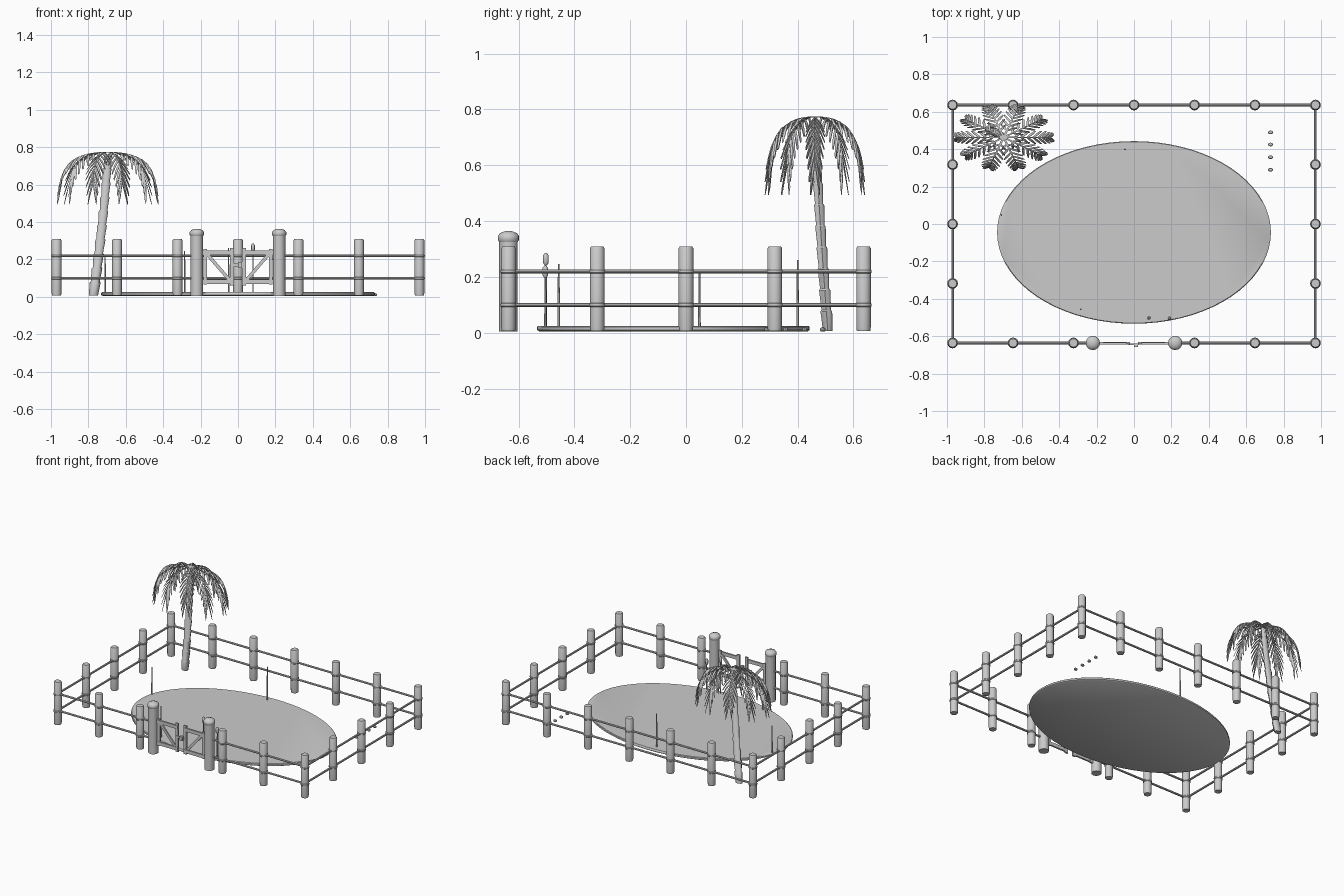
import bpy, bmesh, math
from mathutils import Vector, Matrix

if "Cube" in bpy.data.objects:
    bpy.data.objects.remove(bpy.data.objects["Cube"])


def finish(bm, name, smooth=True):
    me = bpy.data.meshes.new(name)
    bmesh.ops.recalc_face_normals(bm, faces=bm.faces[:])
    bm.to_mesh(me)
    bm.free()
    ob = bpy.data.objects.new(name, me)
    bpy.context.collection.objects.link(ob)
    if smooth:
        bpy.ops.object.select_all(action='DESELECT')
        bpy.context.view_layer.objects.active = ob
        ob.select_set(True)
        bpy.ops.object.shade_smooth_by_angle(angle=math.radians(40))
    return ob


def rod(bm, a, b, r1, r2=None, seg=8):
    a, b = Vector(a), Vector(b)
    d = b - a
    m = Matrix.Translation((a + b) / 2) @ d.to_track_quat('Z', 'Y').to_matrix().to_4x4()
    bmesh.ops.create_cone(bm, cap_ends=True, segments=seg, radius1=r1,
                          radius2=r1 if r2 is None else r2, depth=d.length, matrix=m)


def bar(bm, a, b, width, depth):
    # flat board in the xz plane from a to b
    a, b = Vector(a), Vector(b)
    d = b - a
    ang = math.atan2(d.x, d.z)
    m = (Matrix.Translation((a + b) / 2) @ Matrix.Rotation(ang, 4, 'Y')
         @ Matrix.Diagonal((width, depth, d.length, 1)))
    bmesh.ops.create_cube(bm, size=1, matrix=m)


def lathe(bm, x, y, profile, seg=12, sy=1.0):
    # profile: (radius, z, optional x shift, optional y shift)
    rings = []
    for p in profile:
        r, z = p[:2]
        dx, dy = p[2:] if len(p) > 2 else (0, 0)
        rings.append([bm.verts.new((x + dx + r * math.cos(2 * math.pi * i / seg),
                                    y + dy + r * sy * math.sin(2 * math.pi * i / seg), z))
                      for i in range(seg)])
    for r0, r1 in zip(rings, rings[1:]):
        for i in range(seg):
            j = (i + 1) % seg
            bm.faces.new((r0[i], r0[j], r1[j], r1[i]))
    bm.faces.new(rings[0][::-1])
    bm.faces.new(rings[-1])


X, Y, Z0 = 0.97, 0.636, 0.006
RAILS = (0.10, 0.22)

# fence posts
spots = [(X * i / 3, Y) for i in range(-3, 4)]
spots += [(X * i / 3, -Y) for i in range(-3, 4) if i]
spots += [(s * X, Y * j / 2) for s in (-1, 1) for j in (-1, 0, 1)]
bm = bmesh.new()
for x, y in spots:
    lathe(bm, x, y, [(0.024, Z0), (0.026, 0.02), (0.026, 0.303), (0.022, 0.309)])
finish(bm, "fence_posts")

# rope bindings where rails meet posts
bm = bmesh.new()
for x, y in spots:
    for z in RAILS:
        lathe(bm, x, y, [(0.026, z - 0.007), (0.029, z - 0.004), (0.029, z + 0.004), (0.026, z + 0.007)])
finish(bm, "rail_bindings")

# rails
bm = bmesh.new()
for z in RAILS:
    rod(bm, (-X, Y, z), (X, Y, z), 0.007)
    for s in (-1, 1):
        rod(bm, (s * X, -Y, z), (s * X, Y, z), 0.007)
        rod(bm, (s * X, -Y, z), (s * 0.22, -Y, z), 0.007)
finish(bm, "fence_rails")

# gate posts with rounded caps
bm = bmesh.new()
for s in (-1, 1):
    lathe(bm, s * 0.22, -Y, [(0.033, 0.004), (0.033, 0.325)], 16)
    lathe(bm, s * 0.22, -Y, [(0.031, 0.322), (0.038, 0.332), (0.038, 0.346),
                             (0.03, 0.357), (0.012, 0.364)], 16)
finish(bm, "gate_posts")

# two gate leaves, mirrored, and a latch
bm = bmesh.new()
for s in (-1, 1):
    y = -Y
    bar(bm, (s * 0.175, y, 0.065), (s * 0.175, y, 0.255), 0.02, 0.012)
    bar(bm, (s * 0.032, y, 0.06), (s * 0.032, y, 0.262), 0.022, 0.012)
    for z in (0.082, 0.235):
        bar(bm, (s * 0.192, y - 0.003, z), (s * 0.022, y - 0.003, z), 0.024, 0.012)
    bar(bm, (s * 0.045, y, 0.09), (s * 0.165, y, 0.228), 0.018, 0.01)
bar(bm, (-0.03, -Y - 0.008, 0.17), (0.025, -Y - 0.008, 0.17), 0.014, 0.008)
bar(bm, (0.01, -Y - 0.012, 0.155), (0.01, -Y - 0.012, 0.185), 0.022, 0.018)
finish(bm, "gate", False)

# pond
bm = bmesh.new()
lathe(bm, 0.0, -0.045, [(0.722, 0.005), (0.732, 0.01), (0.732, 0.021), (0.727, 0.025)], 72, 0.488 / 0.732)
finish(bm, "pond")

# reeds and bulrushes in the pond
bm = bmesh.new()
for x, y, h in ((-0.71, 0.048, 0.216), (-0.05, 0.40, 0.26), (-0.285, -0.456, 0.246)):
    rod(bm, (x, y, 0.02), (x, y, h), 0.005, 0.003, 6)
finish(bm, "reeds")
bm = bmesh.new()
for x, y, h in ((0.08, -0.502, 0.285), (0.19, -0.504, 0.24)):
    rod(bm, (x, y, 0.02), (x, y, h), 0.004, 0.003, 6)
    lathe(bm, x, y, [(0.005, h - 0.042), (0.01, h - 0.034), (0.01, h - 0.008), (0.004, h)], 8)
finish(bm, "bulrushes")

# row of small stones
bm = bmesh.new()
for y in (0.49, 0.425, 0.357, 0.29):
    lathe(bm, 0.73, y, [(0.01, 0.004), (0.014, 0.01), (0.011, 0.017), (0.004, 0.02)], 8, 0.75)
finish(bm, "stones")

# palm trunk: flared segments along a leaning line
bm = bmesh.new()
n = 10
prof = []
for i in range(n):
    for f, flare in ((0.0, 0.9), (0.92, 1.12)):
        t = (i + f) / n
        lean = 1 - (1 - t) ** 1.3
        r = (0.027 - 0.007 * t) * flare
        prof.append((r, Z0 + 0.76 * t, 0.078 * lean, -0.045 * lean))
lathe(bm, -0.773, 0.508, prof, 10, 0.75)
finish(bm, "palm_trunk")

# palm crown: arching feathered fronds, wider in x than y
bm = bmesh.new()


def arch(t):
    return Vector((0.93 * math.sin(t * 1.45), 0, 0.775 - 0.15 * t ** 2.3))


for k in range(10):
    start = len(bm.verts)
    # midrib
    pts = [arch(i / 10) for i in range(11)]
    edge = [[bm.verts.new(p + Vector((0, s * 0.022 * (1.1 - i / 10), 0))) for s in (-1, 1)]
            for i, p in enumerate(pts)]
    for a, b in zip(edge, edge[1:]):
        bm.faces.new((a[0], a[1], b[1], b[0]))
    # leaflets
    for i in range(9):
        t = 0.16 + 0.84 * i / 8
        p = arch(t)
        tan = (arch(t + 0.02) - arch(t - 0.02)).normalized()
        length = 0.30 * (0.6 + 0.4 * math.sin(math.pi * t)) * (1 - 0.35 * t)
        for s in (-1, 1):
            out = Vector((0.62, 0.78 * s, 0)) * length
            out.z = tan.z * length * 0.5 - 0.035 - 0.03 * t
            w = Vector((0.034, 0, tan.z * 0.03))
            mid = p + out * 0.55 + Vector((0, 0, 0.008))
            q = [bm.verts.new(v) for v in (p - w * 0.7, p + w * 0.7, mid + w, p + out + w * 0.5,
                                           p + out - w * 0.5, mid - w)]
            bm.faces.new((q[0], q[1], q[2], q[5]))
            bm.faces.new((q[5], q[2], q[3], q[4]))
    bm.verts.ensure_lookup_table()
    bmesh.ops.rotate(bm, verts=bm.verts[start:], cent=(0, 0, 0),
                     matrix=Matrix.Rotation(2 * math.pi * k / 10, 3, 'Z'))
bmesh.ops.scale(bm, vec=(0.268, 0.18, 1), verts=bm.verts[:])
bmesh.ops.translate(bm, vec=(-0.697, 0.463, 0), verts=bm.verts[:])
crown = finish(bm, "palm_fronds", False)
mod = crown.modifiers.new("thickness", 'SOLIDIFY')
mod.thickness = 0.003
